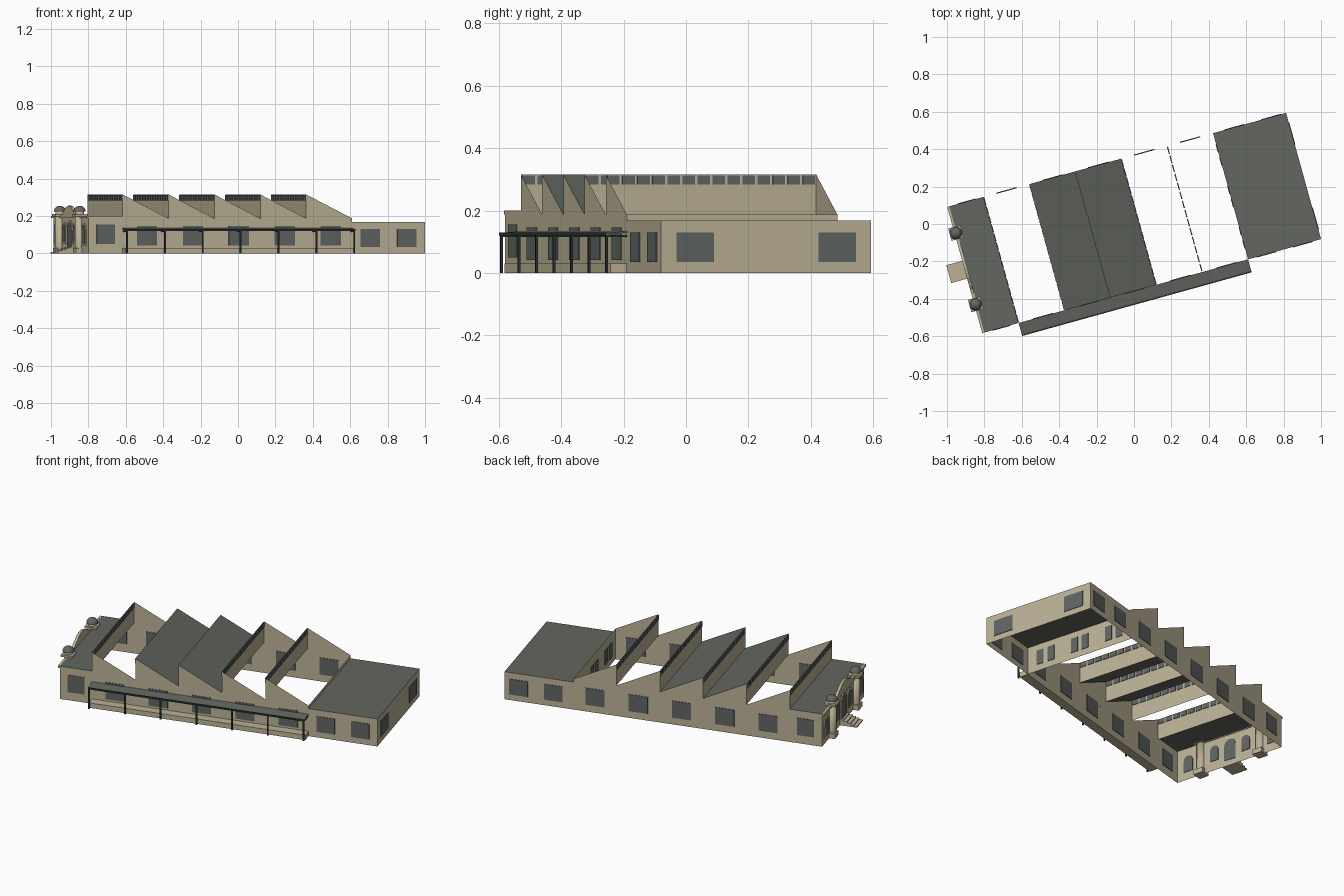
import bpy, bmesh, math
from mathutils import Matrix, Vector

if "Cube" in bpy.data.objects:
    bpy.data.objects.remove(bpy.data.objects["Cube"])

# Building frame: u along the length, v along the depth
FRAME = Matrix.Translation((-0.80, -0.58, 0)) @ Matrix.Rotation(math.radians(15.5), 4, 'Z')
L, D = 1.868, 0.70               # length, depth
U0, U1 = 0.19, 1.463             # saw-tooth hall limits
STEP = (U1 - U0) / 5
FRONT_H, END_H, VALLEY, PEAK = 0.20, 0.168, 0.187, 0.315


def material(name, rgb):
    m = bpy.data.materials.new(name)
    m.diffuse_color = (*rgb, 1)
    m.use_nodes = True
    m.node_tree.nodes["Principled BSDF"].inputs["Base Color"].default_value = m.diffuse_color
    return m


WALL = material("sand wall", (0.50, 0.44, 0.305))
ROOF = material("grey roof", (0.125, 0.132, 0.118))
GLASS = material("dark glass", (0.115, 0.13, 0.125))
IRON = material("dark iron", (0.025, 0.034, 0.032))


def finish(name, bm, mat, smooth=False):
    me = bpy.data.meshes.new(name)
    bm.to_mesh(me)
    bm.free()
    me.materials.append(mat)
    ob = bpy.data.objects.new(name, me)
    bpy.context.collection.objects.link(ob)
    ob.matrix_world = FRAME
    if smooth:
        for p in me.polygons:
            p.use_smooth = True
    return ob


def prism(name, mat, pts, depth=None):
    """Polygon sheet, thickened along the vector depth when given."""
    bm = bmesh.new()
    f = bm.faces.new([bm.verts.new(p) for p in pts])
    if depth:
        r = bmesh.ops.extrude_face_region(bm, geom=[f], use_keep_orig=True)
        moved = [g for g in r["geom"] if isinstance(g, bmesh.types.BMVert)]
        bmesh.ops.translate(bm, verts=moved, vec=Vector(depth))
        bmesh.ops.recalc_face_normals(bm, faces=bm.faces)
    return finish(name, bm, mat)


def box(name, mat, u0, u1, v0, v1, z0, z1):
    return prism(name, mat, [(u0, v0, z0), (u1, v0, z0), (u1, v1, z0), (u0, v1, z0)],
                 (0, 0, z1 - z0))


def lathe(name, mat, u, v, profile, n=16):
    bm = bmesh.new()
    rings = [[bm.verts.new((u + r * math.cos(2 * math.pi * i / n),
                            v + r * math.sin(2 * math.pi * i / n), z)) for i in range(n)]
             for r, z in profile]
    for a, b in zip(rings, rings[1:]):
        for i in range(n):
            j = (i + 1) % n
            bm.faces.new((a[i], a[j], b[j], b[i]))
    bm.faces.new(rings[-1])
    finish(name, bm, mat, True).data.update()


def arch(v, w, z0, z1, n=8):
    """Round-headed outline in the v-z plane."""
    r = w / 2
    return [(v - r, z0), (v + r, z0)] + [
        (v + r * math.cos(math.pi * i / n), z1 - r + r * math.sin(math.pi * i / n))
        for i in range(n + 1)]


def long_window(name, u, v, w, z0, z1):
    box(name, GLASS, u - w / 2, u + w / 2, v - 0.003, v + 0.003, z0, z1)


def cross_window(name, u, v, w, z0, z1):
    box(name, GLASS, u - 0.003, u + 0.003, v - w / 2, v + w / 2, z0, z1)


# Long side walls with the saw-tooth outline
outline = [(0, 0), (L, 0), (L, END_H), (U1, END_H), (U1, VALLEY)]
for i in reversed(range(5)):
    u = U0 + i * STEP
    outline += [(u, PEAK), (u, VALLEY if i else FRONT_H)]
outline.append((0, FRONT_H))
for name, v in (("front_wall", 0), ("back_wall", D)):
    prism(name, WALL, [(u, v, z) for u, z in outline])


def cross_wall(name, u, z0, z1):
    prism(name, WALL, [(u, 0, z0), (u, D, z0), (u, D, z1), (u, 0, z1)])


cross_wall("entrance_wall", 0, 0, FRONT_H)
cross_wall("partition_wall", U1, 0, VALLEY)
cross_wall("end_wall", L, 0, END_H)


def roof(name, u0, z0, u1, z1):
    prism(name, ROOF, [(u0, 0, z0), (u1, 0, z1), (u1, D, z1), (u0, D, z0)])


roof("entrance_roof", 0, FRONT_H, U0, FRONT_H)
roof("end_roof", U1, END_H, L, END_H)

# Clerestory walls with a row of panes under each ridge
for i in range(5):
    u = U0 + i * STEP
    cross_wall("clerestory_wall", u, VALLEY, PEAK)
    for k in range(14):
        cross_window("clerestory_pane", u, (k + 0.5) * D / 14, 0.041, 0.283, 0.313)
    if i in (1, 2):
        roof("sloping_roof", u, PEAK, u + STEP, VALLEY)

# Windows of the long walls
for i in range(5):
    u = U0 + (i + 0.5) * STEP
    long_window("front_window", u + 0.008, 0, 0.112, 0.042, 0.145)
    long_window("back_window", u, D, 0.112, 0.042, 0.145)
for v, us in ((0, (1.564, 1.767)), (D, (1.58, 1.785))):
    for u in us:
        long_window("end_block_window", u, v, 0.108, 0.035, 0.13)
    long_window("entrance_block_window", 0.096, v, 0.1, 0.05, 0.155)

# Windows of the end wall and the partition
for v in (0.114, 0.586):
    cross_window("end_wall_window", L, v, 0.124, 0.035, 0.13)
for v in (0.12, 0.35, 0.58):
    for s in (-1, 1):
        cross_window("partition_window", U1, v + s * 0.036, 0.045, 0.04, 0.13)

# Entrance front: arched openings with raised surrounds
MID = 0.355
for dv, w, z0, z1 in ((0, 0.075, 0.035, 0.165), (-0.105, 0.055, 0.06, 0.155),
                      (0.105, 0.055, 0.06, 0.155), (-0.28, 0.06, 0.05, 0.15),
                      (0.28, 0.06, 0.05, 0.15)):
    prism("arch_surround", WALL, [(-0.007, v, z) for v, z in
          arch(MID + dv, w + 0.02, z0 - 0.008, z1 + 0.01)], (0.006, 0, 0))
    prism("arch_opening", GLASS, [(-0.009, v, z) for v, z in arch(MID + dv, w, z0, z1)],
          (0.0095, 0, 0))
    prism("arch_opening_inside", GLASS, [(0.001, v, z) for v, z in arch(MID + dv, w, z0, z1)],
          (0.002, 0, 0))

# Curved gable between the towers
half = [(0.175, 0.195), (0.175, 0.208), (0.14, 0.208), (0.115, 0.214), (0.095, 0.228),
        (0.08, 0.232), (0.07, 0.236), (0.052, 0.247), (0.027, 0.253), (0, 0.255)]
gable = half + [(-v, z) for v, z in reversed(half[:-1])]
prism("curved_gable", WALL, [(-0.012, MID + v, z) for v, z in gable], (0.016, 0, 0))
box("cornice", WALL, -0.012, 0, 0.0, D, 0.188, 0.2)

# Towers with domes
for v in (MID - 0.198, MID + 0.198):
    box("tower_base", WALL, -0.034, 0.026, v - 0.03, v + 0.03, 0, 0.03)
    lathe("tower_shaft", WALL, -0.005, v, [(0.025, 0.03), (0.025, 0.2)])
    box("tower_capital", WALL, -0.038, 0.03, v - 0.034, v + 0.034, 0.198, 0.21)
    lathe("tower_drum", WALL, -0.005, v, [(0.024, 0.21), (0.024, 0.225)])
    dome = [(0.033 * math.cos(a), 0.224 + 0.03 * math.sin(a))
            for a in (math.radians(d) for d in (0, 18, 36, 54, 72, 85))]
    lathe("tower_dome", ROOF, -0.005, v, dome)

# Entrance steps
for i in range(5):
    box("entrance_step", WALL, -0.1 + i * 0.02, 0, MID - 0.053, MID + 0.046,
        i * 0.007, (i + 1) * 0.007)

# Porch along the front: plinth, sloping canopy, beam and posts
box("porch_plinth", WALL, U0, U1, -0.055, -0.001, 0, 0.03)
prism("porch_roof", ROOF, [(U0, -0.07, 0.127), (U0, 0, 0.135), (U0, 0, 0.129),
                           (U0, -0.07, 0.121)], (U1 - U0, 0, 0))
box("porch_beam", IRON, U0, U1, -0.072, -0.064, 0.12, 0.13)
for i in range(7):
    u = U0 + 0.006 + i * (U1 - U0 - 0.012) / 6
    box("porch_post", IRON, u - 0.004, u + 0.004, -0.07, -0.062, 0, 0.122)
    box("porch_rafter", IRON, u - 0.003, u + 0.003, -0.066, 0, 0.115, 0.122)
